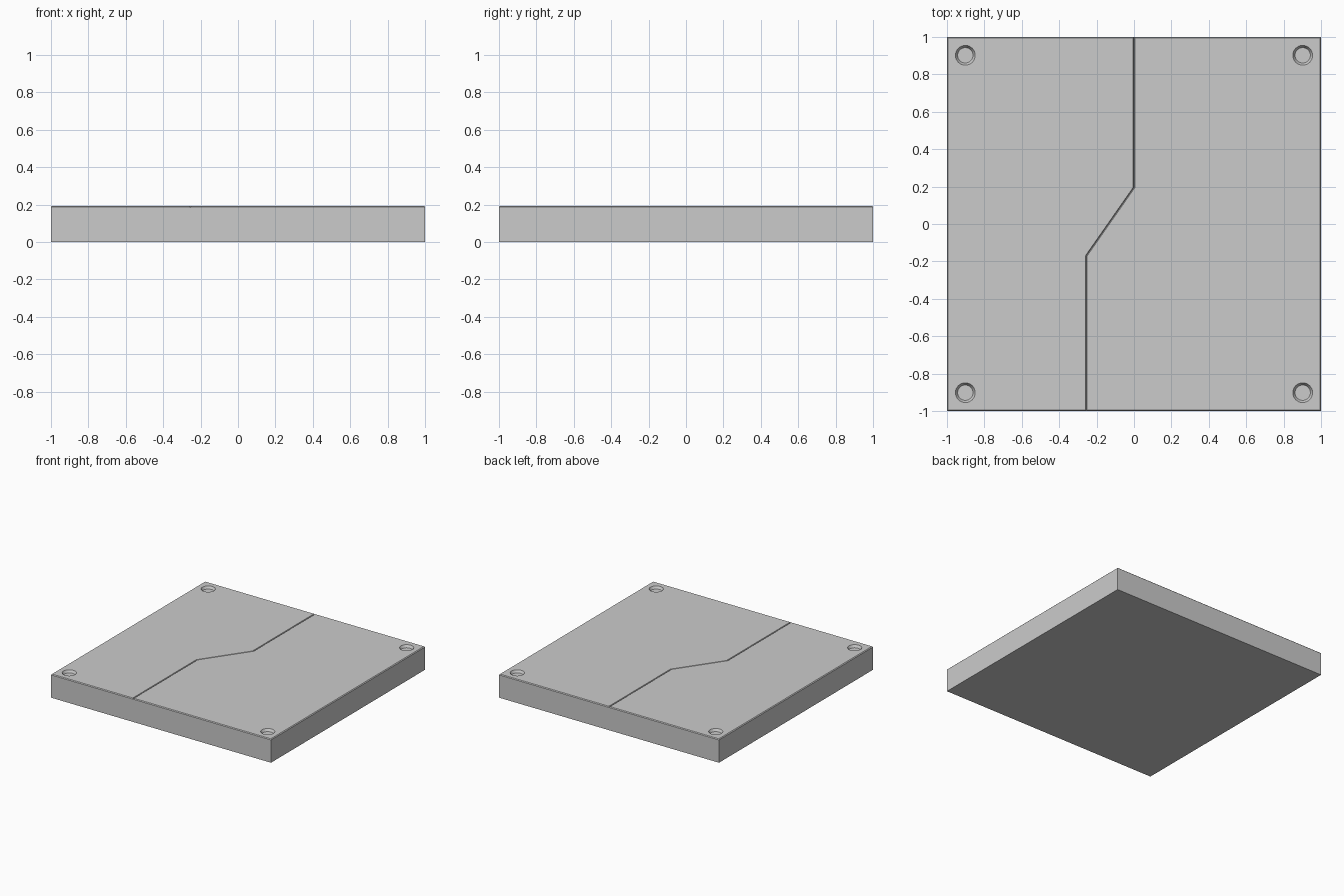
import bpy, bmesh

if "Cube" in bpy.data.objects:
    bpy.data.objects.remove(bpy.data.objects["Cube"])

TOP = 0.193


def mesh_object(name, bm):
    bmesh.ops.recalc_face_normals(bm, faces=bm.faces)
    mesh = bpy.data.meshes.new(name)
    bm.to_mesh(mesh)
    bm.free()
    obj = bpy.data.objects.new(name, mesh)
    bpy.context.collection.objects.link(obj)
    return obj


def subtract(target, cutter):
    cutter.hide_render = True
    cutter.display_type = 'WIRE'
    mod = target.modifiers.new(cutter.name, 'BOOLEAN')
    mod.operation = 'DIFFERENCE'
    mod.solver = 'EXACT'
    mod.object = cutter
    bpy.context.view_layer.objects.active = target
    bpy.ops.object.modifier_apply(modifier=mod.name)
    bpy.data.objects.remove(cutter)


# Square slab with a fine bevel around the top
bm = bmesh.new()
bmesh.ops.create_cube(bm, size=1)
for v in bm.verts:
    v.co = (v.co.x * 2, v.co.y * 2, (v.co.z + 0.5) * TOP)
top_edges = [e for e in bm.edges if all(v.co.z > TOP / 2 for v in e.verts)]
bmesh.ops.bevel(bm, geom=top_edges, offset=0.006, segments=1, affect='EDGES')
panel = mesh_object("floor_panel", bm)

# V-shaped seam swept along a jogged path
bm = bmesh.new()
path = [(-0.255, -1.1), (-0.255, -0.17), (0, 0.195), (0, 1.1)]
rings = []
for x, y in path:
    section = [(-0.01, 0.01), (0.01, 0.01), (0, -0.01)]
    rings.append([bm.verts.new((x + dx, y, TOP + dz)) for dx, dz in section])
for a, b in zip(rings, rings[1:]):
    for i in range(3):
        j = (i + 1) % 3
        bm.faces.new((a[i], a[j], b[j], b[i]))
bm.faces.new(rings[0])
bm.faces.new(rings[-1])
subtract(panel, mesh_object("seam_cutter", bm))

# Countersunk recess in each corner: sloped wall down to a flat floor
for sx in (-1, 1):
    for sy in (-1, 1):
        bpy.ops.mesh.primitive_cone_add(
            vertices=32, radius1=0.041, radius2=0.065, depth=0.04,
            location=(sx * 0.902, sy * 0.902, TOP))
        cutter = bpy.context.object
        cutter.name = "corner_recess_cutter"
        subtract(panel, cutter)
